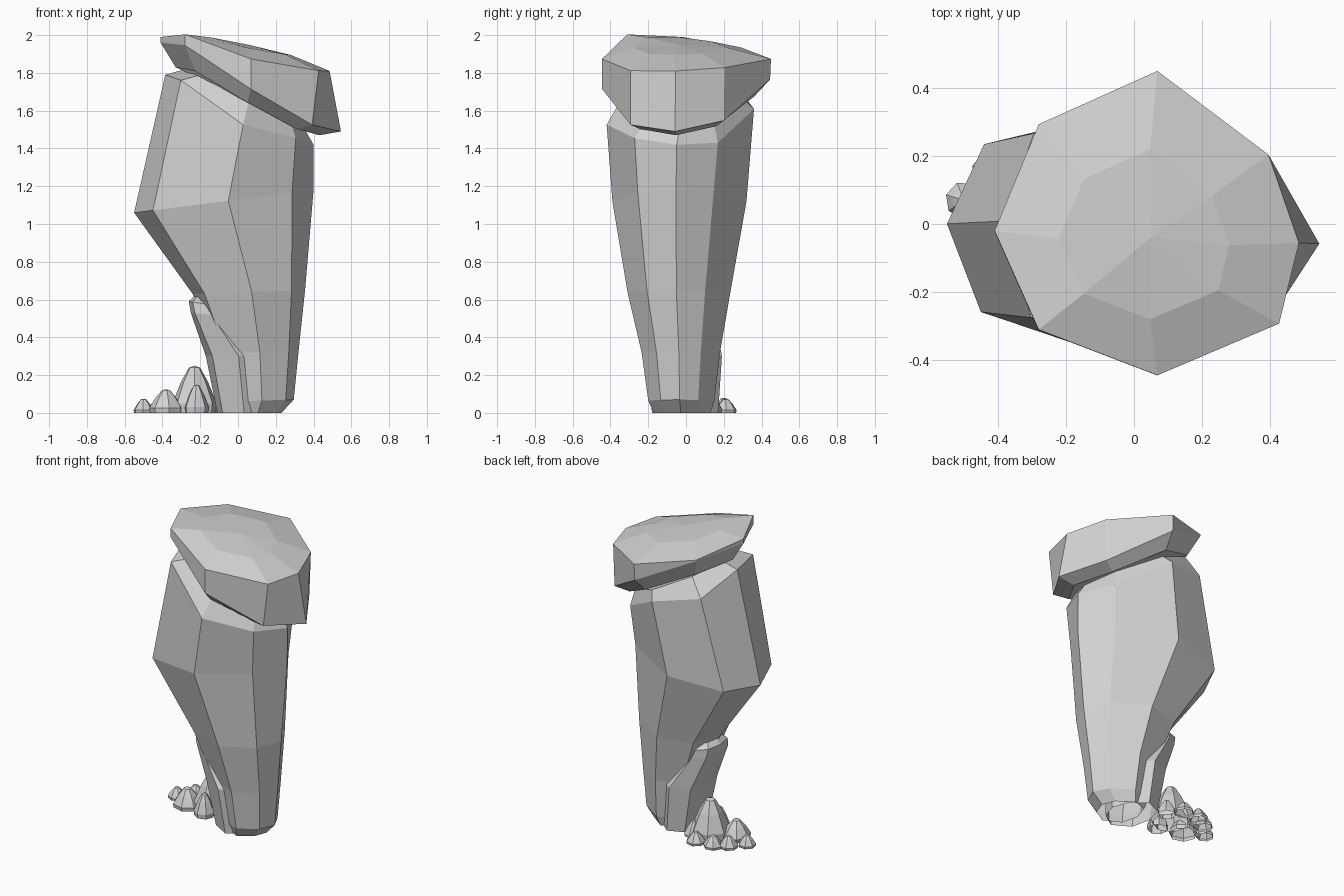
import bpy
import bmesh
import math
import random

default_cube = bpy.data.objects.get("Cube")
if default_cube:
    bpy.data.objects.remove(default_cube)

stone = bpy.data.materials.new("grey stone")
stone.use_nodes = True
grey = (0.65, 0.65, 0.65, 1)
stone.diffuse_color = grey
stone.node_tree.nodes["Principled BSDF"].inputs["Base Color"].default_value = grey

# Unit outlines (u, v, height warp), counter-clockwise from the -x corner
PILLAR = [(-1, .1, 0), (-.79, -.63, .01), (.05, -1, -.07), (.76, -.62, -.01),
          (1, -.05, 0), (.73, .51, -.04), (-.02, 1, 0), (-.77, .76, -.08)]
CAP_TOP = [(-1, -.05, 0), (-.71, -.7, .04), (.07, -1, -.02), (.87, -.66, -.01),
           (1, -.13, 0), (.8, .45, 0), (.07, 1, -.02), (-.71, .65, -.03)]
CAP_EDGE = [(-1, -.05, 0), (-.73, -.7, .05), (0, -1, -.01), (.68, -.66, -.04),
            (1, -.13, 0), (.67, .45, -.02), (0, 1, .04), (-.73, .65, .03)]


def ring(outline, x_min, x_max, y_min, y_max, z_left, z_right, warp=0):
    """Stretch an outline to a box; height runs from z_left to z_right."""
    points = []
    for u, v, w in outline:
        x = x_min + (x_max - x_min) * (u + 1) / 2
        y = y_min + (y_max - y_min) * (v + 1) / 2
        z = z_left + (z_right - z_left) * (u + 1) / 2 + warp * w
        points.append((x, y, z))
    return points


def loft(name, rings, peak=None, base=False):
    """Skin rings from bottom to top, closed flat or with a peak point."""
    bm = bmesh.new()
    loops = [[bm.verts.new(p) for p in r] for r in rings]
    count = len(loops[0])
    for low, high in zip(loops, loops[1:]):
        for i in range(count):
            j = (i + 1) % count
            bm.faces.new((low[i], low[j], high[j], high[i]))
    if base:
        bm.faces.new(loops[0][::-1])
    if peak:
        tip = bm.verts.new(peak)
        for i in range(count):
            bm.faces.new((loops[-1][i], loops[-1][(i + 1) % count], tip))
    else:
        bm.faces.new(loops[-1])
    mesh = bpy.data.meshes.new(name)
    bm.to_mesh(mesh)
    bm.free()
    mesh.materials.append(stone)
    obj = bpy.data.objects.new(name, mesh)
    bpy.context.collection.objects.link(obj)


# Leaning pillar with a chamfered foot and a slanted top, open underneath
loft("pillar", [
    ring(PILLAR, -.03, .23, -.17, .13, 0, 0),
    ring(PILLAR, -.06, .295, -.2, .15, .06, .07),
    ring(PILLAR, -.11, .32, -.235, .18, .32, .32),
    ring(PILLAR, -.24, .355, -.31, .235, .63, .65),
    ring(PILLAR, -.55, .4, -.39, .32, 1.06, 1.18),
    ring(PILLAR, -.385, .4, -.42, .36, 1.79, 1.42, 1),
    ring(PILLAR, -.28, .36, -.35, .31, 1.82, 1.49),
])

# Tilted cap boulder with a shallow domed top
loft("cap_boulder", [
    ring(CAP_EDGE, -.33, .43, -.37, .36, 1.83, 1.47, .6),
    ring(CAP_EDGE, -.41, .545, -.445, .445, 1.96, 1.49, 1),
    ring(CAP_TOP, -.41, .485, -.445, .45, 1.99, 1.81, 1),
    ring(CAP_TOP, -.22, .28, -.28, .22, 1.99, 1.895, .3),
], peak=(.05, -.04, 1.95), base=True)

# Slab propped against the pillar foot
loft("leaning_slab", [
    ring(PILLAR, -.11, .16, -.18, .17, 0, 0),
    ring(PILLAR, -.17, .16, -.215, .19, .3, .3),
    ring(PILLAR, -.25, -.04, -.18, .15, .53, .51),
    ring(PILLAR, -.26, -.07, -.15, .14, .59, .56),
    ring(PILLAR, -.23, -.1, -.11, .1, .62, .58),
])

# Small faceted rocks scattered at the foot: x, y, radius, height
random.seed(4)
ROCKS = [
    (-.23, .07, .12, .25), (-.22, -.04, .065, .15), (-.38, .01, .09, .125),
    (-.5, .07, .055, .075), (-.42, .15, .06, .08), (-.34, .2, .06, .08),
    (-.22, .21, .06, .075), (-.15, .13, .06, .1),
]
for number, (x, y, radius, height) in enumerate(ROCKS, 1):
    turn = random.random()
    sides = 7
    levels = []
    for size, level in ((.95, 0), (1, .2), (.62, .65), (.25, .96)):
        loop = []
        for i in range(sides):
            angle = turn + math.tau * i / sides
            reach = radius * size
            loop.append((x + reach * math.cos(angle), y + reach * math.sin(angle), height * level))
        levels.append(loop)
    loft(f"small_rock_{number}", levels, peak=(x, y, height))
